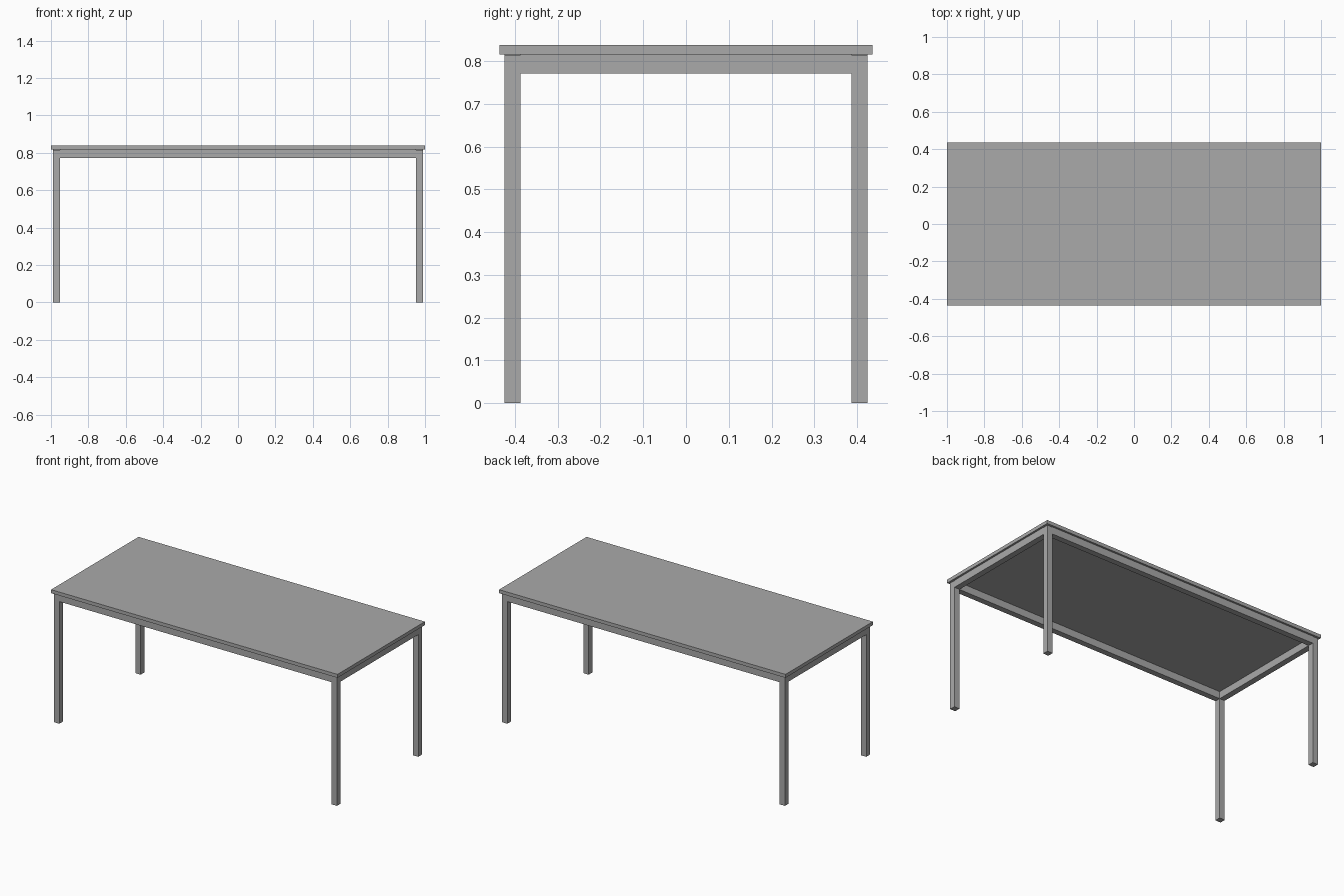
import bpy

cube = bpy.data.objects.get("Cube")
if cube:
    bpy.data.objects.remove(cube, do_unlink=True)

# One flat grey for the whole table
grey = bpy.data.materials.new("grey")
grey.use_nodes = True
colour = (0.4, 0.4, 0.4, 1)
grey.diffuse_color = colour
grey.node_tree.nodes["Principled BSDF"].inputs["Base Color"].default_value = colour

HALF_X, HALF_Y = 1.0, 0.436      # tabletop half sizes
TOP, UNDER = 0.838, 0.816        # tabletop heights
RAIL_BOTTOM, LEG_TOP = 0.771, 0.814
BAR = 0.037                      # leg and rail thickness
MARGIN = 0.012                   # tabletop overhang
LEG_X = HALF_X - MARGIN - BAR / 2
LEG_Y = HALF_Y - MARGIN - BAR / 2


def box(name, x, y, size_x, size_y, bottom, top):
    bpy.ops.mesh.primitive_cube_add(size=1, location=(x, y, (bottom + top) / 2))
    obj = bpy.context.object
    obj.name = name
    obj.scale = (size_x, size_y, top - bottom)
    bpy.ops.object.transform_apply(location=False, rotation=False, scale=True)
    obj.data.materials.append(grey)
    return obj


# Tabletop
box("tabletop", 0, 0, 2 * HALF_X, 2 * HALF_Y, UNDER, TOP)

# Legs
for x_name, sx in (("left", 1), ("right", -1)):
    for y_name, sy in (("front", -1), ("back", 1)):
        box(f"{y_name}_{x_name}_leg", sx * LEG_X, sy * LEG_Y, BAR, BAR, 0, LEG_TOP)

# Rails between the legs
for name, sy in (("front_rail", -1), ("back_rail", 1)):
    box(name, 0, sy * LEG_Y, 2 * LEG_X - BAR, BAR, RAIL_BOTTOM, UNDER)
for name, sx in (("left_rail", 1), ("right_rail", -1)):
    box(name, sx * LEG_X, 0, BAR, 2 * LEG_Y - BAR, RAIL_BOTTOM, UNDER)
